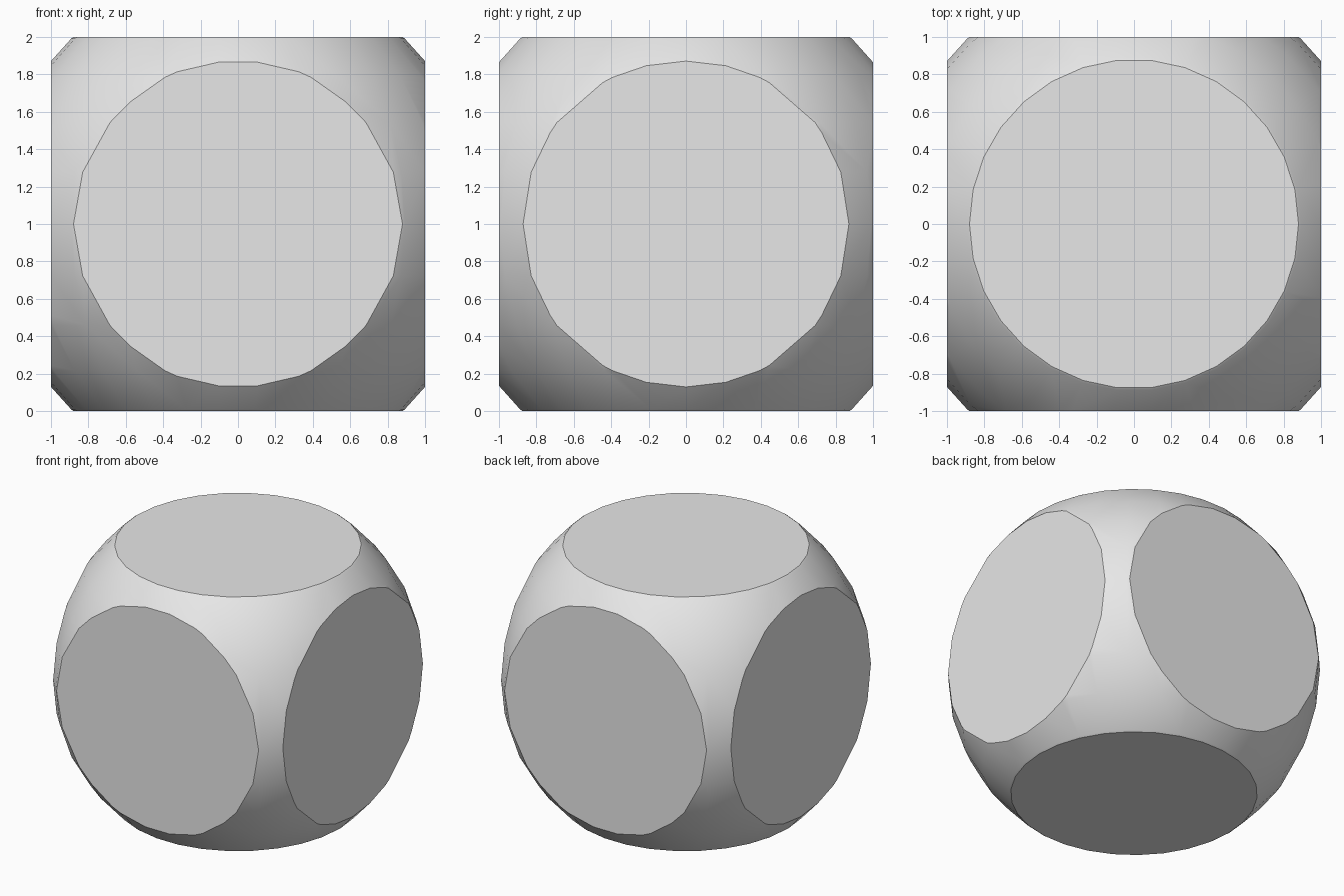
import bpy
import bmesh
from math import radians, cos, sin
from mathutils import Vector

default = bpy.data.objects.get("Cube")
if default:
    bpy.data.objects.remove(default, do_unlink=True)

RADIUS = 4 / 3   # ball radius
HALF = 1.0       # half width of the box that trims the ball
SEGMENTS = 30
STEP = radians(360 / SEGMENTS)

# Single plain grey
grey = bpy.data.materials.new("plain grey")
grey.use_nodes = True
colour = (0.8, 0.8, 0.8, 1)
grey.diffuse_color = colour
grey.node_tree.nodes["Principled BSDF"].inputs["Base Color"].default_value = colour

bm = bmesh.new()

# Ball: latitude rings, open at the poles, which are trimmed away
rings = []
for k in range(-5, 6):
    r, z = RADIUS * cos(k * STEP), RADIUS * sin(k * STEP)
    rings.append([bm.verts.new((r * cos(i * STEP), r * sin(i * STEP), z))
                  for i in range(SEGMENTS)])
for low, high in zip(rings, rings[1:]):
    for i in range(SEGMENTS):
        j = (i + 1) % SEGMENTS
        bm.faces.new((low[i], low[j], high[j], high[i]))

# Six flat discs: slice off each side and cap the opening
for axis in range(3):
    for side in (-1, 1):
        normal = Vector((0, 0, 0))
        normal[axis] = side
        cut = bmesh.ops.bisect_plane(
            bm, geom=bm.verts[:] + bm.edges[:] + bm.faces[:], dist=1e-5,
            plane_co=normal * HALF, plane_no=normal, clear_outer=True)
        rim = [e for e in cut["geom_cut"]
               if isinstance(e, bmesh.types.BMEdge) and e.is_boundary]
        bmesh.ops.edgeloop_fill(bm, edges=rim)

bmesh.ops.recalc_face_normals(bm, faces=bm.faces[:])
bmesh.ops.translate(bm, verts=bm.verts[:], vec=(0, 0, HALF))

mesh = bpy.data.meshes.new("trimmed_ball")
bm.to_mesh(mesh)
bm.free()
mesh.materials.append(grey)
ball = bpy.data.objects.new("trimmed_ball", mesh)
bpy.context.collection.objects.link(ball)

# Smooth ball, sharp disc rims
bpy.ops.object.select_all(action='DESELECT')
ball.select_set(True)
bpy.context.view_layer.objects.active = ball
bpy.ops.object.shade_smooth_by_angle(angle=radians(30))
